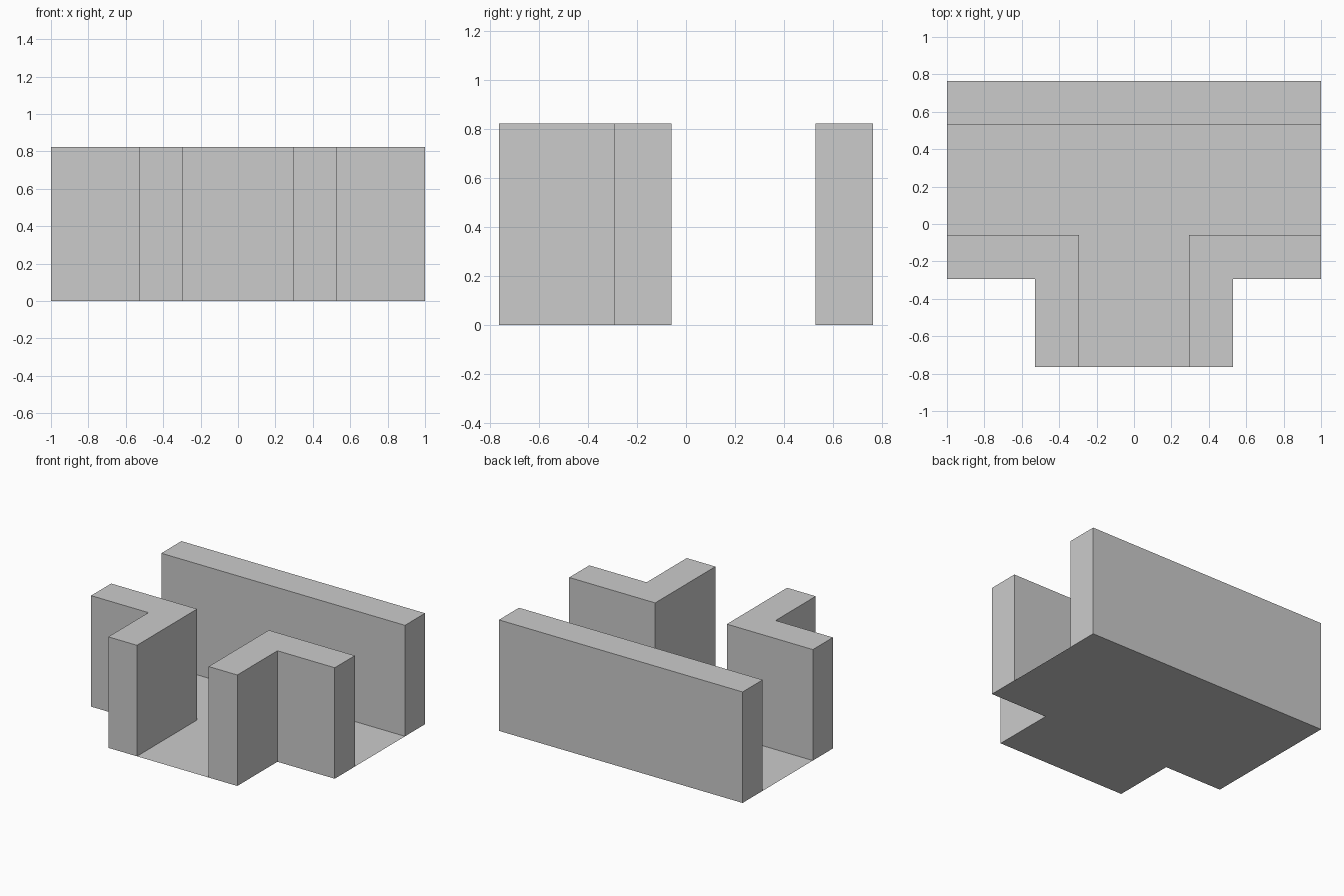
import bpy, bmesh
from mathutils import Vector

if "Cube" in bpy.data.objects:
    bpy.data.objects.remove(bpy.data.objects["Cube"])

U = 1 / 17            # layout unit: walls 4 thick, corridor 10 wide
HEIGHT = 14 * U


def plan_part(name, outline, height=0.0):
    """Flat plan outline (in layout units), raised to a closed solid if height > 0."""
    bm = bmesh.new()
    face = bm.faces.new([bm.verts.new((x * U, y * U, 0)) for x, y in outline])
    face.normal_update()
    if face.normal.z < 0:
        face.normal_flip()
    if height:
        ret = bmesh.ops.extrude_face_region(bm, geom=[face], use_keep_orig=True)
        top = [v for v in ret["geom"] if isinstance(v, bmesh.types.BMVert)]
        bmesh.ops.translate(bm, verts=top, vec=Vector((0, 0, height)))
        bmesh.ops.recalc_face_normals(bm, faces=bm.faces)
    mesh = bpy.data.meshes.new(name)
    bm.to_mesh(mesh)
    bm.free()
    obj = bpy.data.objects.new(name, mesh)
    bpy.context.collection.objects.link(obj)
    return obj


# Thin T-shaped corridor floor
plan_part("floor", [(-17, 9), (-17, -1), (-5, -1), (-5, -13),
                    (5, -13), (5, -1), (17, -1), (17, 9)])

# Straight wall along the back
plan_part("back_wall", [(-17, 9), (17, 9), (17, 13), (-17, 13)], HEIGHT)

# L-shaped corner walls, mirrored left and right
corner = [(5, -13), (9, -13), (9, -5), (17, -5), (17, -1), (5, -1)]
for side, s in (("left", -1), ("right", 1)):
    plan_part(f"{side}_corner_wall", [(s * x, y) for x, y in corner], HEIGHT)
